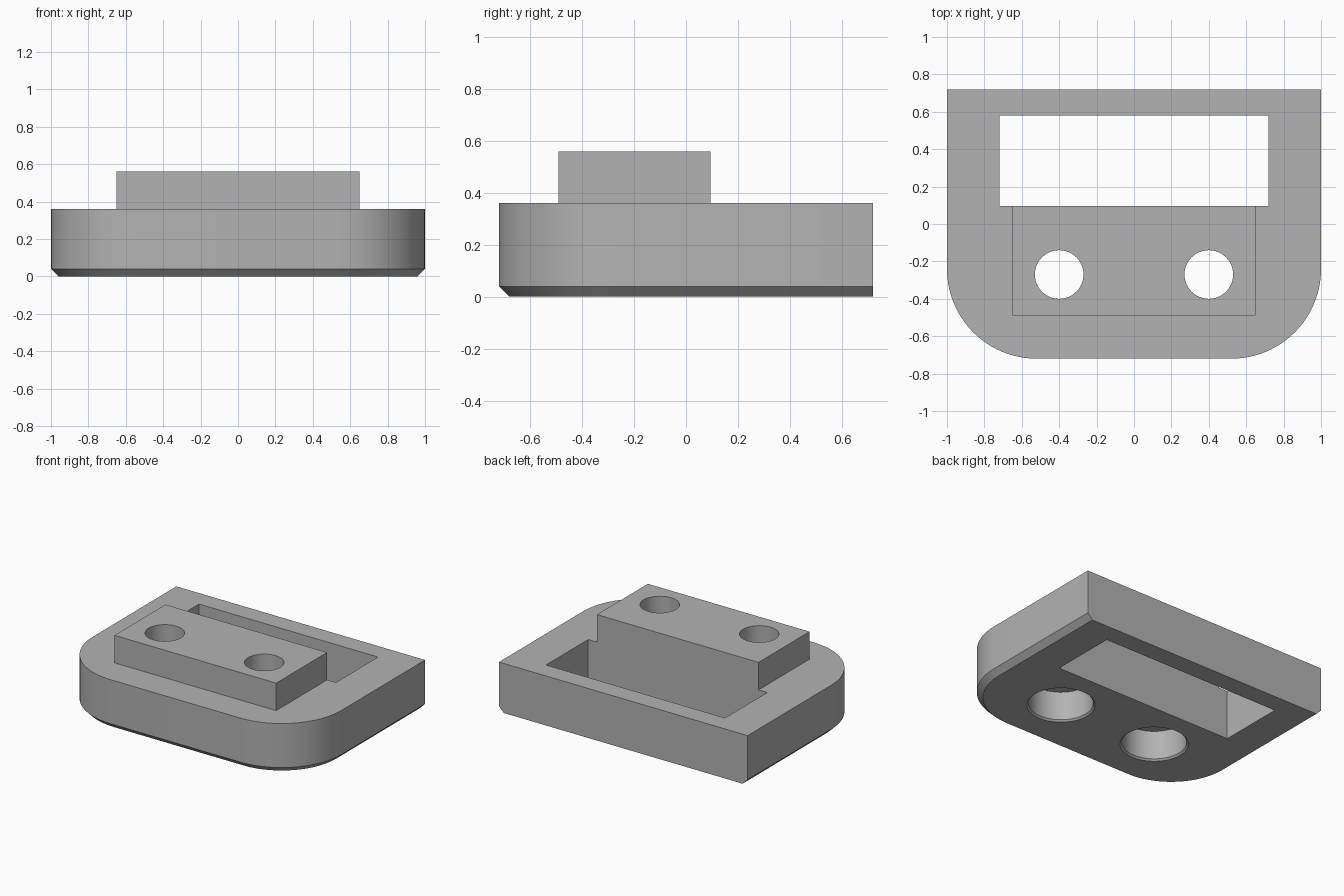
import bpy, bmesh
from math import sin, cos, pi

default = bpy.data.objects.get("Cube")
if default:
    bpy.data.objects.remove(default, do_unlink=True)

grey = bpy.data.materials.new("plain grey")
grey.use_nodes = True
grey.diffuse_color = (0.45, 0.45, 0.45, 1)
grey.node_tree.nodes["Principled BSDF"].inputs["Base Color"].default_value = grey.diffuse_color


def loft(name, rings):
    """Closed solid through equally sized rings of points, bottom to top."""
    bm = bmesh.new()
    loops = [[bm.verts.new(p) for p in ring] for ring in rings]
    for low, high in zip(loops, loops[1:]):
        for i in range(len(low)):
            j = (i + 1) % len(low)
            bm.faces.new((low[i], low[j], high[j], high[i]))
    bm.faces.new(loops[0])
    bm.faces.new(loops[-1])
    bmesh.ops.recalc_face_normals(bm, faces=bm.faces)
    mesh = bpy.data.meshes.new(name)
    bm.to_mesh(mesh)
    bm.free()
    mesh.materials.append(grey)
    obj = bpy.data.objects.new(name, mesh)
    bpy.context.collection.objects.link(obj)
    return obj


def box(name, half, y0, y1, z0, z1):
    corners = [(-half, y0), (half, y0), (half, y1), (-half, y1)]
    return loft(name, [[(x, y, z) for x, y in corners] for z in (z0, z1)])


def combine(target, tool, operation):
    """Apply a boolean and drop the tool."""
    mod = target.modifiers.new(operation.lower(), "BOOLEAN")
    mod.operation = operation
    mod.solver = "EXACT"
    mod.object = tool
    bpy.context.view_layer.objects.active = target
    bpy.ops.object.modifier_apply(modifier=mod.name)
    bpy.data.objects.remove(tool, do_unlink=True)


def outline(inset, z, steps=24):
    """Plate outline: square at the back, round corners at the front."""
    radius, cx, cy = 0.48 - inset, 0.52, -0.24
    right = [(cx + radius * sin(a), cy - radius * cos(a))
             for a in (pi / 2 * i / steps for i in range(steps + 1))]
    right.append((1 - inset, 0.72))
    pts = right + [(-x, y) for x, y in reversed(right)]
    return [(x, y, z) for x, y in pts]


# Plate with a chamfered lower edge on the front and sides
body = loft("mounting_block", [outline(0.04, 0), outline(0, 0.04), outline(0, 0.36)])

# Raised block, trimmed flush by the slot
combine(body, box("raised_block", 0.65, -0.49, 0.15, 0.2, 0.56), "UNION")
combine(body, box("slot_cutter", 0.72, 0.095, 0.58, -0.2, 0.9), "DIFFERENCE")

# Counterbored bolt holes with a slight lead-in
bore = [(0.235, -0.01), (0.213, 0.012), (0.213, 0.22), (0.13, 0.22), (0.13, 0.7)]
for side in (-1, 1):
    rings = [[(side * 0.4 + r * cos(2 * pi * i / 48), -0.27 + r * sin(2 * pi * i / 48), z)
              for i in range(48)] for r, z in bore]
    combine(body, loft("hole_cutter", rings), "DIFFERENCE")

# Smooth curved walls, crisp edges
bpy.ops.object.select_all(action="DESELECT")
body.select_set(True)
bpy.context.view_layer.objects.active = body
bpy.ops.object.shade_smooth_by_angle(angle=pi / 6)
